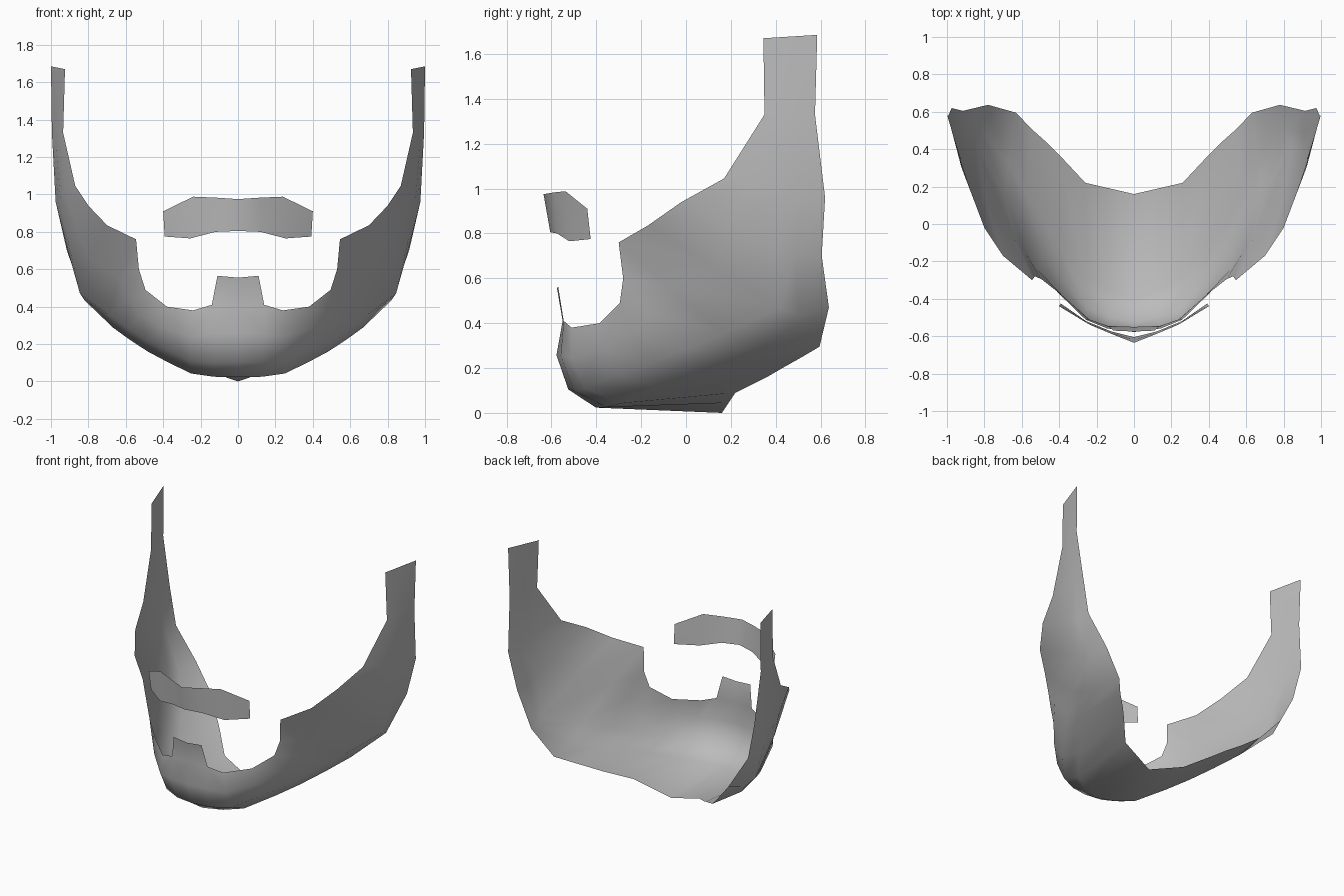
import bpy
import math
from mathutils import Vector

cube = bpy.data.objects.get("Cube")
if cube:
    bpy.data.objects.remove(cube, do_unlink=True)

# One plain grey for every part
grey = bpy.data.materials.new("grey hair")
grey.use_nodes = True
colour = (0.5, 0.5, 0.5, 1.0)
grey.diffuse_color = colour
grey.node_tree.nodes["Principled BSDF"].inputs["Base Color"].default_value = colour


def strip(a, b, count):
    """Evenly spaced points from a to b."""
    return [Vector(a).lerp(Vector(b), i / (count - 1)) for i in range(count)]


def rib(i, rim, jaw, edge):
    """Five points from the rim, over the jaw, to the neck edge."""
    rim, jaw, edge = Vector(rim), Vector(jaw), Vector(edge)
    # The cheek swells away from the head, less towards the ears
    cheek = (rim + jaw) / 2
    outward = Vector((cheek.x, cheek.y - 0.1, 0)).normalized()
    cheek += outward * (0.04 - 0.003 * i)
    # The underside sags most below the chin
    under = jaw.lerp(edge, 0.18 + 0.03 * i)
    under.z -= 0.07 * (1 - jaw.z)
    return [rim, cheek, jaw, under, edge]


def sheet(name, columns, tab=()):
    """Half sheet lofted over columns of points, mirrored across x."""
    n = len(columns[0])
    verts = [p for col in columns for p in col]
    faces = []
    for c in range(len(columns) - 1):
        for k in range(c * n, c * n + n - 1):
            faces.append((k, k + 1, k + n + 1, k + n))
    # Optional tab standing on the tops of the first two columns
    if tab:
        k = len(verts)
        verts += [Vector(p) for p in tab]
        faces.append((k, 0, n, k + 1))
    mesh = bpy.data.meshes.new(name)
    mesh.from_pydata(verts, [], faces)
    mesh.materials.append(grey)
    obj = bpy.data.objects.new(name, mesh)
    bpy.context.collection.objects.link(obj)
    mirror = obj.modifiers.new("mirror", 'MIRROR')
    mirror.merge_threshold = 0.001
    bpy.ops.object.select_all(action='DESELECT')
    obj.select_set(True)
    bpy.context.view_layer.objects.active = obj
    bpy.ops.object.shade_smooth_by_angle(angle=math.radians(75))


# Beard: rim, jaw and neck edge of each rib, from the chin back to the ear
ribs = [
    [(0, -.55, .41), (0, -.525, .105), (0, .16, 0)],
    [(.14, -.545, .41), (.13, -.50, .10), (.13, .19, .045)],
    [(.24, -.51, .38), (.25, -.45, .11), (.26, .22, .09)],
    [(.38, -.385, .40), (.385, -.31, .17), (.40, .37, .165)],
    [(.495, -.295, .49), (.49, -.16, .22), (.46, .43, .20)],
    [(.53, -.28, .60), (.59, 0, .285), (.55, .51, .245)],
    [(.545, -.30, .76), (.69, .17, .355), (.63, .595, .295)],
    [(.70, -.17, .835), (.845, .42, .47), (.78, .637, .47)],
    [(.80, -.02, .94), (.905, .40, .73), (.915, .605, .70)],
    [(.87, .17, 1.045), (.95, .43, .98), (.975, .62, .96)],
]
beard = [rib(i, *points) for i, points in enumerate(ribs)]

# Sideburns continue the beard up past the ears
beard.append(strip((.935, .35, 1.33), (.995, .575, 1.33), 5))
beard.append(strip((.925, .345, 1.67), (1, .585, 1.685), 5))

# The tab is the tuft under the lower lip
sheet("beard", beard, tab=[(0, -.575, .555), (.11, -.57, .565)])

# Moustache: columns run from the upper to the lower edge
moustache = [
    strip((0, -.635, .975), (0, -.605, .805), 3),
    strip((.12, -.588, .983), (.12, -.575, .80), 3),
    strip((.24, -.537, .988), (.255, -.52, .765), 3),
    strip((.40, -.44, .91), (.392, -.425, .775), 3),
]
sheet("moustache", moustache)
